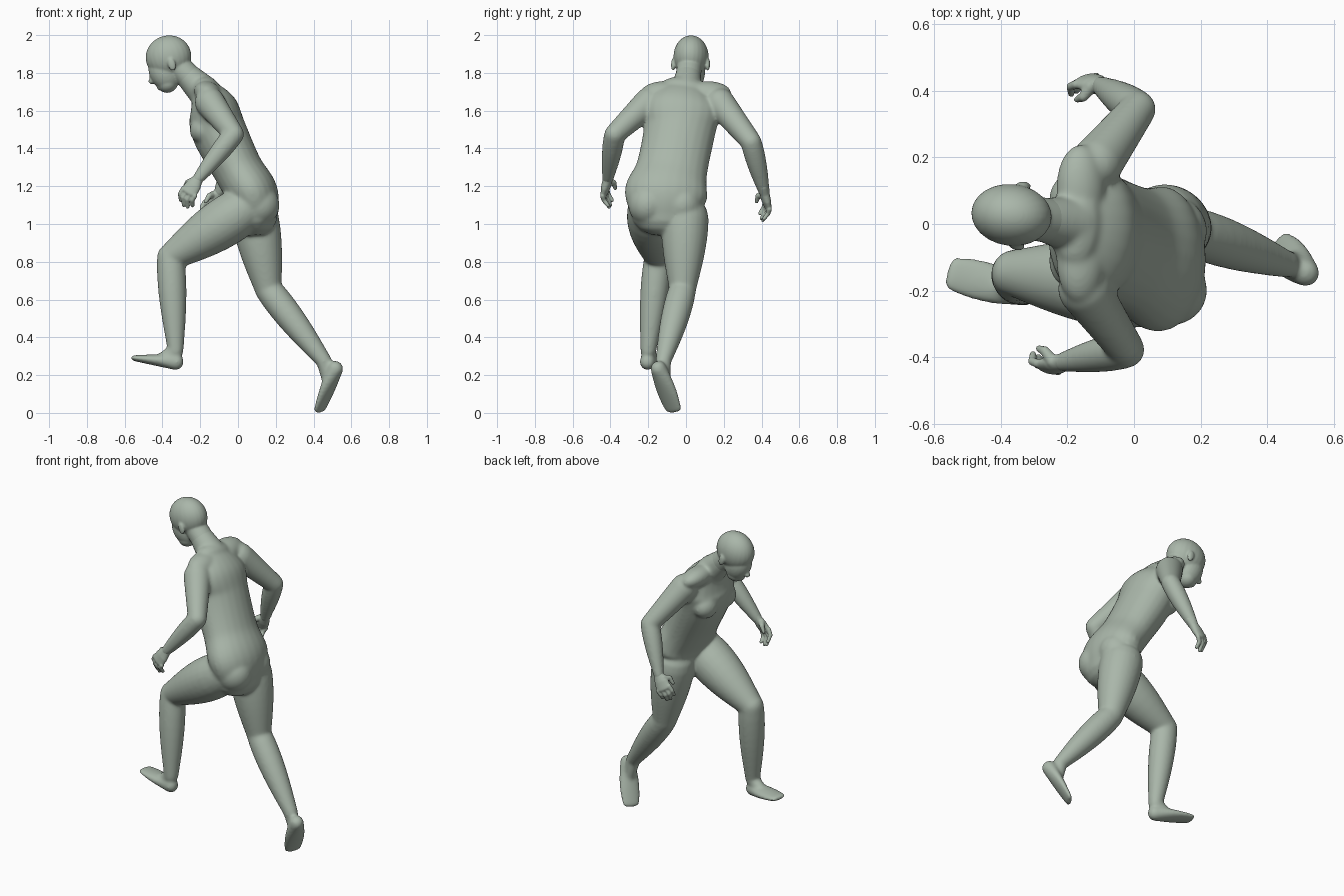
import bpy, bmesh, math
from mathutils import Vector, Matrix

cube = bpy.data.objects.get("Cube")
if cube:
    bpy.data.objects.remove(cube, do_unlink=True)

skin = bpy.data.materials.new("grey green")
skin.use_nodes = True
colour = (.4, .47, .4, 1)
skin.diffuse_color = colour
skin.node_tree.nodes["Principled BSDF"].inputs["Base Color"].default_value = colour

clay = bmesh.new()
SIDES = 24
STEPS = 8
SIDEWAYS = Vector((0, 1, 0))


def mix(start, end, t):
    return start + (end - start) * t


def spline(stations):
    """Smooth curve through the stations."""
    ends = [stations[0]] + stations + [stations[-1]]
    result = []
    for before, start, end, after in zip(ends, ends[1:], ends[2:], ends[3:]):
        leave, arrive = (end - before) / 2, (after - start) / 2
        for step in range(STEPS):
            t = step / STEPS
            ease = t * t * (3 - 2 * t)
            result.append(mix(start, end, ease) + leave * t * (1 - t) ** 2 - arrive * t * t * (1 - t))
    return result + [stations[-1]]


def loft(stations, across=SIDEWAYS):
    """Closed tube with domed ends; each station is (centre, half width, half depth)."""
    dome = [(math.sin(angle), math.cos(angle))
            for angle in (math.pi * step / STEPS for step in range(1, STEPS // 2))]
    last = len(stations) - 1
    rings = []
    for index, (centre, width, depth) in enumerate(stations):
        tangent = (stations[min(index + 1, last)][0] - stations[max(index - 1, 0)][0]).normalized()
        side = (across - tangent * across.dot(tangent)).normalized()
        front = tangent.cross(side)
        slices = [(0, 1)]
        if index == 0:
            slices = [(-rise, shrink) for rise, shrink in reversed(dome)] + slices
        if index == last:
            slices = slices + dome
        for rise, shrink in slices:
            middle = centre + tangent * rise * min(width, depth)
            ring = []
            for corner in range(SIDES):
                angle = math.tau * corner / SIDES
                offset = side * width * math.cos(angle) + front * depth * math.sin(angle)
                ring.append(clay.verts.new(middle + offset * shrink))
            rings.append(ring)
    for lower, upper in zip(rings, rings[1:]):
        for corner in range(SIDES):
            clay.faces.new((lower[corner - 1], lower[corner], upper[corner], upper[corner - 1]))
    clay.faces.new(rings[0][::-1])
    clay.faces.new(rings[-1])


def limb(start, end, start_radius, end_radius, muscle=0):
    """Tapered round limb between two joints, swelling by muscle above its middle."""
    stations = []
    for step in range(STEPS + 1):
        t = step / STEPS
        radius = mix(start_radius, end_radius, t) + muscle * math.sin(math.pi * t ** .8)
        stations.append((mix(start, end, t), radius, radius))
    loft(stations)


def blob(centre, radii, pitch=0, frame=Matrix()):
    """Ellipsoid tilted about the sideways axis."""
    matrix = (frame @ Matrix.Translation(centre) @ Matrix.Rotation(math.radians(pitch), 4, 'Y')
              @ Matrix.Diagonal((*radii, 1)))
    bmesh.ops.create_uvsphere(clay, u_segments=SIDES, v_segments=SIDES, radius=1, matrix=matrix)


def finish(name, voxel, smoothing):
    """Fuse everything modelled so far into one smooth object."""
    bmesh.ops.recalc_face_normals(clay, faces=clay.faces)
    mesh = bpy.data.meshes.new(name)
    clay.to_mesh(mesh)
    clay.clear()
    mesh.materials.append(skin)
    part = bpy.data.objects.new(name, mesh)
    bpy.context.collection.objects.link(part)
    remesh = part.modifiers.new("fuse", 'REMESH')
    remesh.mode = 'VOXEL'
    remesh.voxel_size = voxel
    remesh.use_smooth_shade = True
    relax = part.modifiers.new("relax", 'SMOOTH')
    relax.factor = .5
    relax.iterations = smoothing


def leg(hip, knee, ankle, heel, toe, across, muscle):
    """Thigh, shin and a foot that flattens and spreads towards the toes."""
    limb(hip, knee, .125, .072, muscle)
    limb(knee, ankle, .072, .042, .014)
    limb(ankle, mix(heel, toe, .4), .042, .03)
    sole = []
    for step in range(STEPS + 1):
        t = step / STEPS
        sole.append((mix(heel, toe, t), .042 + .02 * math.sin(2.6 * t), mix(.044, .016, t)))
    loft(sole, across)


def arm(shoulder, elbow, wrist):
    """Upper arm and forearm."""
    limb(shoulder, elbow, .08, .055)
    limb(elbow, wrist, .055, .03, .008)


def hand(wrist, side):
    """Palm, fingers and thumb; side is the sign of y."""
    reach = Vector((-.045, side * .015, -.066))
    inward = Vector((.1, -side, -.1))
    across = Vector((-.8, -side * .3, .5)).normalized()
    knuckles = wrist + reach
    # Palm
    loft([(wrist - reach / 2, .028, .026), (wrist, .03, .026),
          (mix(wrist, knuckles, .5), .043, .025), (knuckles, .046, .019)], across)
    # Half-curled fingers
    for finger in range(4):
        length = math.cos((finger - 1.3) / 2)
        base = knuckles + across * (.036 - .025 * finger)
        bend = base + reach * length / 2 + inward * .012
        tip = bend + inward * .022 - Vector((0, 0, .04 * length))
        limb(base, bend, .0135, .0125)
        limb(bend, tip, .0125, .01)
    # Thumb
    root = mix(wrist, knuckles, .3) + across * .02
    joint = root + across * .02 + inward * .028 + reach * .2
    limb(root, joint, .02, .015)
    limb(joint, joint + inward * .015 + reach * .45, .015, .01)


# Torso: lean, height, half width and half depth; it sways sideways as it leans
torso = [(.09, 1.05, .18, .12), (.075, 1.16, .22, .137), (0, 1.29, .19, .132),
         (-.1, 1.49, .19, .145), (-.13, 1.61, .205, .13), (-.17, 1.7, .14, .08)]
loft([(Vector((lean, -.4 * lean - .075, height)), width, depth)
      for lean, height, width, depth in spline([Vector(row) for row in torso])])
for side in (-1, 1):
    # Buttocks, chest muscles and shoulder slopes
    blob((.11, side * .09 - .11, 1.1), (.11, .105, .11))
    blob((-.185, side * .09 - .02, 1.5), (.07, .085, .075), 20)
    blob((-.16, side * .11, 1.695), (.075, .13, .06), 20)

# Neck
throat = Vector((-.19, 0, 1.71))
skull = Vector((-.368, .027, 1.885))
limb(throat, mix(throat, skull, .5), .085, .065)

# Forward leg
leg(hip=Vector((.02, -.187, 1.07)), knee=Vector((-.357, -.148, .825)),
    ankle=Vector((-.33, -.2, .33)), heel=Vector((-.328, -.204, .27)),
    toe=Vector((-.548, -.148, .29)), across=Vector((-.25, 1, 0)), muscle=.024)

# Trailing leg
leg(hip=Vector((.09, -.005, 1.03)), knee=Vector((.16, -.018, .655)),
    ankle=Vector((.455, -.12, .275)), heel=Vector((.515, -.146, .235)),
    toe=Vector((.432, -.066, .015)), across=Vector((.45, 1, -.3)), muscle=.012)

# Arms
left_wrist = Vector((-.215, -.415, 1.235))
right_wrist = Vector((-.1, .415, 1.165))
arm(Vector((-.15, -.195, 1.645)), Vector((-.022, -.378, 1.475)), left_wrist)
arm(Vector((-.115, .18, 1.64)), Vector((.012, .345, 1.435)), right_wrist)
finish("body", .007, 25)

# Head, turned slightly: cranium, face, jaw, lips, nose and ears
turned = Matrix.Translation(skull) @ Matrix.Rotation(math.radians(-6), 4, 'Z')
limb(throat, skull, .07, .064)
blob((0, 0, 0), (.122, .093, .113), -15, turned)
blob((-.022, 0, -.08), (.08, .072, .105), -25, turned)
blob((-.004, 0, -.14), (.055, .057, .05), -25, turned)
blob((-.042, 0, -.16), (.02, .028, .017), -25, turned)
blob((-.09, 0, -.11), (.012, .013, .04), -5, turned)
blob((-.09, 0, -.13), (.018, .018, .014), 0, turned)
for side in (-1, 1):
    blob((.027, side * .092, -.04), (.021, .012, .036), -15, turned)
finish("head", .005, 12)

# Hands
hand(left_wrist, -1)
hand(right_wrist, 1)
finish("hands", .004, 6)
clay.free()
